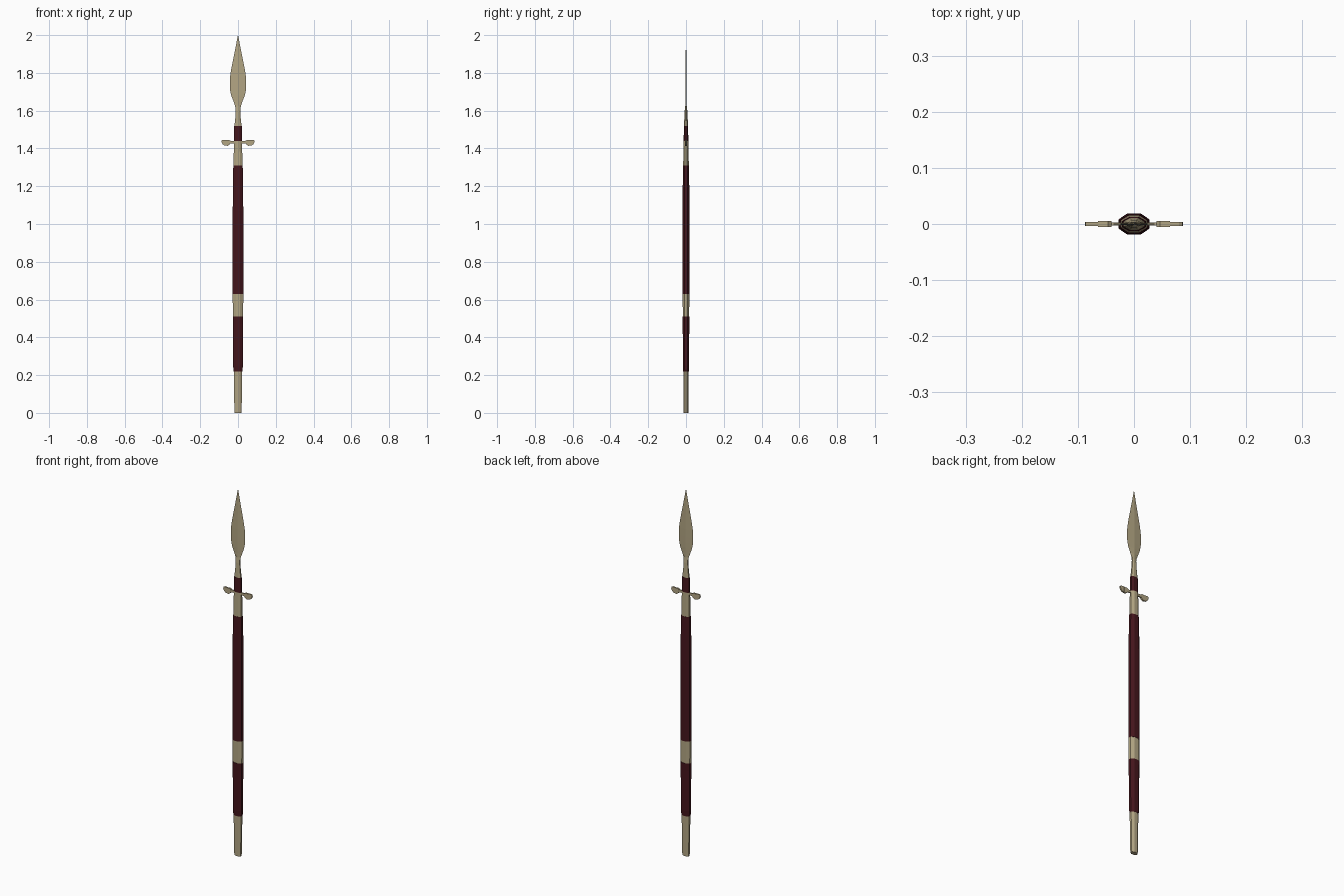
import bpy, bmesh, math

if "Cube" in bpy.data.objects:
    bpy.data.objects.remove(bpy.data.objects["Cube"])


def material(name, rgb):
    m = bpy.data.materials.new(name)
    m.diffuse_color = (*rgb, 1)
    m.use_nodes = True
    m.node_tree.nodes["Principled BSDF"].inputs["Base Color"].default_value = m.diffuse_color
    return m


BRASS = material("pale_brass", (0.45, 0.38, 0.23))
RED = material("dark_red", (0.06, 0.008, 0.012))


def finish(name, bm, mat):
    bmesh.ops.recalc_face_normals(bm, faces=bm.faces)
    me = bpy.data.meshes.new(name)
    bm.to_mesh(me)
    bm.free()
    ob = bpy.data.objects.new(name, me)
    bpy.context.collection.objects.link(ob)
    me.materials.append(mat)
    return ob


def loft(name, rings, mat, sides=8, offset=0.5):
    """Stack of oval rings (z, half width x, half depth y) with closed ends."""
    bm = bmesh.new()
    k = 1 / math.cos(math.pi / sides) if offset else 1
    loops = []
    for z, rx, ry in rings:
        angles = [2 * math.pi * (i + offset) / sides for i in range(sides)]
        loops.append([bm.verts.new((rx * k * math.cos(a), ry * k * math.sin(a), z)) for a in angles])
    for a, b in zip(loops, loops[1:]):
        for i in range(sides):
            j = (i + 1) % sides
            bm.faces.new((a[i], a[j], b[j], b[i]))
    bm.faces.new(loops[0])
    bm.faces.new(loops[-1])
    return finish(name, bm, mat)


def plate(name, outline, half, mat, side):
    """Flat x-z outline given thickness along y, flipped by side."""
    bm = bmesh.new()
    f, b = [[bm.verts.new((side * x, y, z)) for x, z in outline] for y in (-half, half)]
    n = len(outline)
    bm.faces.new(f)
    bm.faces.new(b)
    for i in range(n):
        j = (i + 1) % n
        bm.faces.new((f[i], f[j], b[j], b[i]))
    return finish(name, bm, mat)


# Shaft: metal fittings and red wooden lengths
loft("butt_cap", [(0, .019, .012), (.12, .021, .013), (.22, .0225, .014)], BRASS)
loft("lower_grip", [(.22, .0235, .0155), (.25, .026, .017), (.38, .0265, .017),
                    (.47, .027, .0175), (.51, .0275, .019)], RED)
loft("middle_band", [(.51, .0275, .017), (.63, .028, .0175)], BRASS)
loft("main_grip", [(.63, .028, .019), (.67, .028, .019), (1.07, .028, .0185),
                   (1.28, .026, .0165), (1.31, .0245, .016)], RED)
loft("upper_band", [(1.31, .0235, .015), (1.44, .0215, .0125)], BRASS)
loft("neck_wrap", [(1.44, .0215, .0125), (1.52, .020, .011)], RED)

# Spearhead: socket and leaf-shaped blade with a central ridge
loft("blade_socket", [(1.52, .019, .0105), (1.56, .0145, .009), (1.60, .012, .007),
                      (1.63, .012, .003)], BRASS)
loft("blade", [(1.59, .012, .007), (1.625, .015, .004), (1.65, .024, .003), (1.68, .036, .003),
               (1.71, .042, .003), (1.74, .043, .003), (1.78, .042, .003), (1.82, .036, .0025),
               (1.88, .024, .002), (1.94, .012, .001), (2.0, .0003, .0003)], BRASS, 4, 0)

# Cross guard: thin arm, thicker knuckle and rounded tip on each side
for s, word in ((-1, "left"), (1, "right")):
    plate(word + "_guard_arm", [(.015, 1.428), (.05, 1.425), (.05, 1.440), (.015, 1.440)], .003, BRASS, s)
    plate(word + "_guard_knuckle", [(.040, 1.428), (.046, 1.419), (.056, 1.413), (.064, 1.416),
                                    (.064, 1.444), (.046, 1.445), (.040, 1.440)], .005, BRASS, s)
    plate(word + "_guard_tip", [(.062, 1.415), (.074, 1.416), (.083, 1.424), (.087, 1.434),
                                (.086, 1.443), (.080, 1.446), (.062, 1.445)], .0035, BRASS, s)
